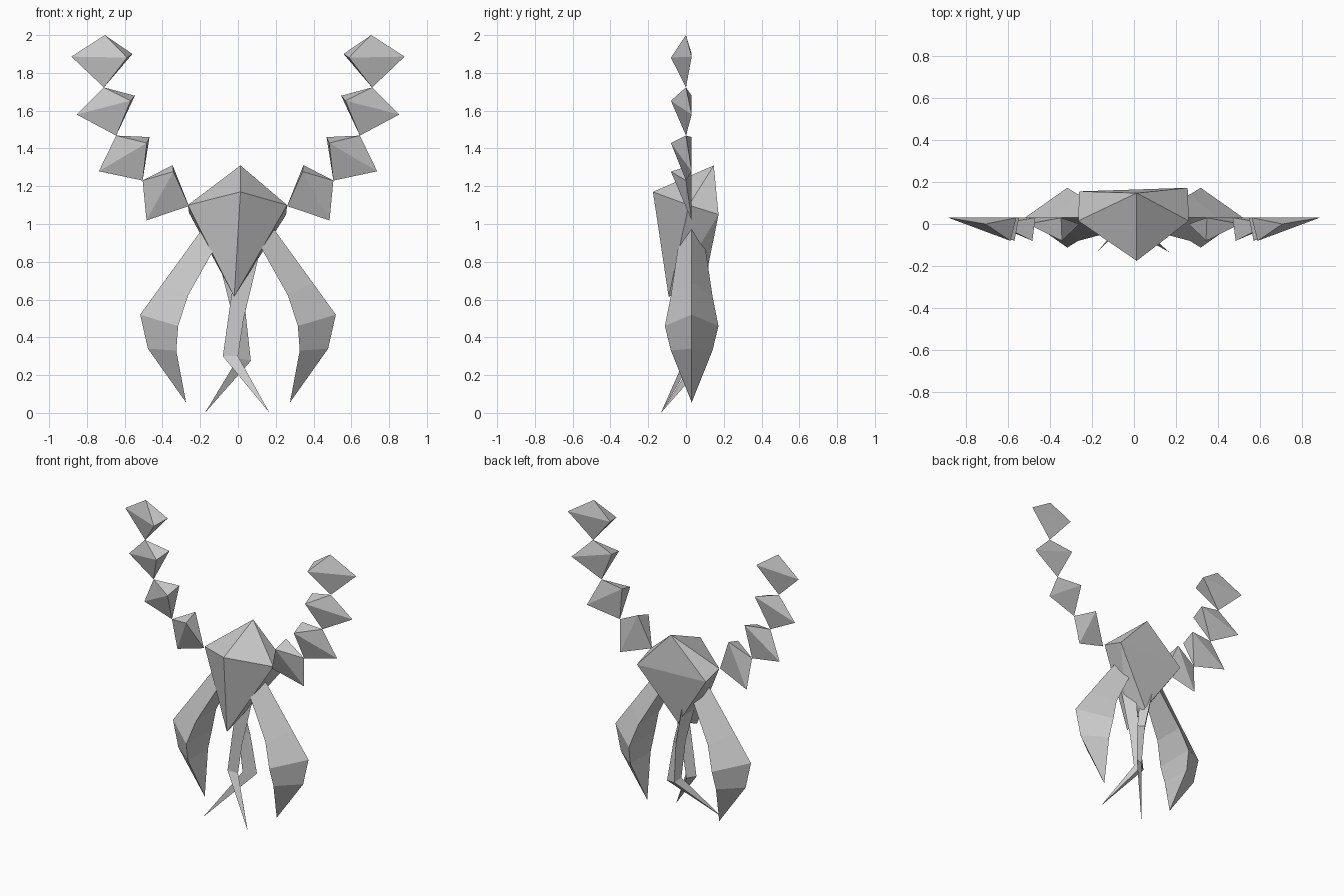
import bpy, bmesh
from mathutils import Vector

if "Cube" in bpy.data.objects:
    bpy.data.objects.remove(bpy.data.objects["Cube"])


def finish(bm, name):
    bmesh.ops.recalc_face_normals(bm, faces=bm.faces)
    mesh = bpy.data.meshes.new(name)
    bm.to_mesh(mesh)
    bm.free()
    obj = bpy.data.objects.new(name, mesh)
    bpy.context.collection.objects.link(obj)
    return obj


def hull(name, points):
    """Faceted solid wrapped around a few corner points."""
    bm = bmesh.new()
    verts = [bm.verts.new(p) for p in points]
    res = bmesh.ops.convex_hull(bm, input=verts)
    junk = [v for v in set(res["geom_interior"] + res["geom_unused"])
            if isinstance(v, bmesh.types.BMVert)]
    if junk:
        bmesh.ops.delete(bm, geom=junk, context='VERTS')
    return finish(bm, name)


def spike(name, sections, tip):
    """Three-sided limb through triangular sections, ending in a point."""
    bm = bmesh.new()
    rings = [[bm.verts.new(p) for p in s] for s in sections]
    end = bm.verts.new(tip)
    bm.faces.new(rings[0])
    for a, b in zip(rings, rings[1:]):
        for i in range(3):
            j = (i + 1) % 3
            bm.faces.new((a[i], a[j], b[j], b[i]))
    for i in range(3):
        bm.faces.new((rings[-1][i], rings[-1][(i + 1) % 3], end))
    return finish(bm, name)


# Body: faceted gem with a front spike
hull("body", [
    (0.013, 0.147, 1.31), (0.013, -0.175, 1.17),
    (-0.265, 0.015, 1.10), (0.26, 0.015, 1.10),
    (-0.26, 0.155, 1.06), (0.255, 0.172, 1.05),
    (-0.02, -0.092, 0.615), (-0.01, 0.10, 0.69)])

# Arms: four identical shards strung between joints (x, z)
joints = [(0.26, 1.095), (0.505, 1.23), (0.645, 1.468), (0.71, 1.723), (0.705, 2.0)]
# shard corners: along the arm, outwards, depth
shard = [(0.16, 0.175, 0.03), (0.18, -0.148, 0.03), (0.16, -0.12, -0.08)]

# Side legs: outer ridge x, z / inner edge x, z / half depth
leg = [(0.17, 1.00, 0.125, 0.87, 0.073),
       (0.395, 0.69, 0.265, 0.62, 0.11),
       (0.518, 0.52, 0.317, 0.46, 0.142),
       (0.477, 0.34, 0.327, 0.33, 0.11)]

for side, s in (("left", -1), ("right", 1)):
    for n, (a, b) in enumerate(zip(joints, joints[1:])):
        a, b = Vector(a), Vector(b)
        along = (b - a).normalized()
        out = Vector((along.y, -along.x))
        pts = [(s * a.x, 0, a.y), (s * b.x, 0, b.y)]
        for u, v, y in shard:
            p = a + along * u + out * v
            pts.append((s * p.x, y, p.y))
        hull(f"{side}_arm_shard_{n + 1}", pts)

    spike(f"{side}_leg",
          [[(s * ox, 0.03, oz), (s * ix, 0.03 - d, iz), (s * ix, 0.03 + d, iz)]
           for ox, oz, ix, iz, d in leg],
          (s * 0.275, 0.03, 0.055))

# Two thin middle legs crossing each other, with bent pointed feet
spike("front_crossed_leg",
      [[(0.0, 0.0, 0.85), (0.12, 0.0, 0.87), (0.05, 0.07, 0.86)],
       [(-0.045, 0.0, 0.55), (0.03, 0.0, 0.50), (0.0, 0.05, 0.53)],
       [(-0.08, 0.0, 0.30), (0.0, 0.0, 0.30), (-0.03, 0.04, 0.29)]],
      (0.167, -0.133, 0.0))
spike("back_crossed_leg",
      [[(-0.10, 0.05, 0.80), (-0.01, 0.05, 0.80), (-0.05, 0.12, 0.80)],
       [(-0.04, 0.06, 0.56), (0.038, 0.08, 0.55), (0.0, 0.11, 0.55)],
       [(0.0, 0.05, 0.29), (0.068, 0.11, 0.275), (0.02, 0.10, 0.27)]],
      (-0.175, -0.133, 0.0))
